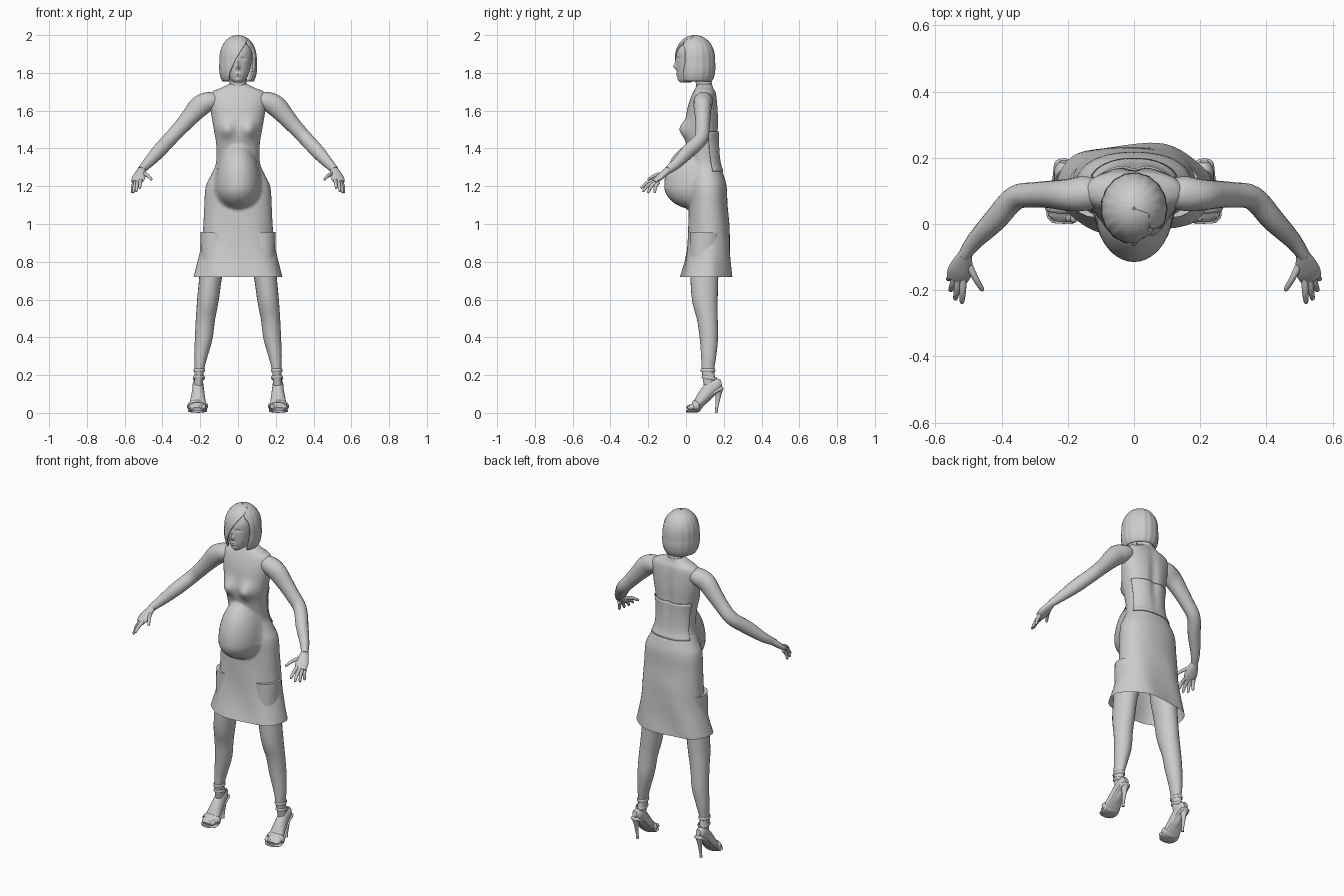
import bpy, bmesh, math
from mathutils import Vector

if "Cube" in bpy.data.objects:
    bpy.data.objects.remove(bpy.data.objects["Cube"])

grey = bpy.data.materials.new("plain grey")
grey.diffuse_color = (0.6, 0.6, 0.6, 1)
grey.use_nodes = True
grey.node_tree.nodes["Principled BSDF"].inputs["Base Color"].default_value = grey.diffuse_color


def hermite(keys, t):
    """Smoothly interpolate rows of keys by their first column."""
    t = max(keys[0][0], min(keys[-1][0], t))
    i = 0
    while i < len(keys) - 2 and t > keys[i + 1][0]:
        i += 1
    a, b = keys[i], keys[i + 1]
    p, n = keys[max(i - 1, 0)], keys[min(i + 2, len(keys) - 1)]
    h = b[0] - a[0]
    u = (t - a[0]) / h
    out = []
    for k in range(1, len(a)):
        ma = (b[k] - p[k]) / (b[0] - p[0]) * h
        mb = (n[k] - a[k]) / (n[0] - a[0]) * h
        out.append(a[k] * (2*u**3 - 3*u*u + 1) + ma * (u**3 - 2*u*u + u)
                   + b[k] * (3*u*u - 2*u**3) + mb * (u**3 - u*u))
    return out


def skin(name, rings, wrap=True, caps=(True, True), mirror=False, thick=0):
    """Join rings of points into one smooth surface."""
    bm = bmesh.new()
    vs = [[bm.verts.new(p) for p in r] for r in rings]
    n = len(vs[0])
    for a, b in zip(vs, vs[1:]):
        for j in range(n if wrap else n - 1):
            k = (j + 1) % n
            bm.faces.new((a[j], a[k], b[k], b[j]))
    if caps[0]:
        bm.faces.new(vs[0][::-1])
    if caps[1]:
        bm.faces.new(vs[-1])
    bmesh.ops.recalc_face_normals(bm, faces=bm.faces)
    me = bpy.data.meshes.new(name)
    bm.to_mesh(me)
    bm.free()
    me.materials.append(grey)
    ob = bpy.data.objects.new(name, me)
    bpy.context.collection.objects.link(ob)
    bpy.ops.object.select_all(action='DESELECT')
    ob.select_set(True)
    bpy.context.view_layer.objects.active = ob
    bpy.ops.object.shade_smooth_by_angle(angle=math.radians(50))
    if thick:
        m = ob.modifiers.new("thickness", 'SOLIDIFY')
        m.thickness, m.offset = thick, -1
    if mirror:
        ob.modifiers.new("mirror", 'MIRROR')
    return ob


def tube(name, pts, ref=(0, 0, 1), seg=16, sub=4, mirror=True):
    """Rounded limb through points (x, y, z, half width, half height)."""
    keys = [(i, *p) for i, p in enumerate(pts)]
    rows = [hermite(keys, i / sub) for i in range((len(pts) - 1) * sub + 1)]
    rings = []
    for i, r in enumerate(rows):
        t = Vector(rows[min(i + 1, len(rows) - 1)][:3]) - Vector(rows[max(i - 1, 0)][:3])
        t.normalize()
        u = t.cross(Vector(ref)).normalized()
        v = u.cross(t)
        rings.append([Vector(r[:3]) + u * r[3] * math.cos(a) + v * r[4] * math.sin(a)
                      for a in (math.tau * j / seg for j in range(seg))])
    return skin(name, rings, mirror=mirror)


def gauss(d, s):
    return math.exp(-(d / s) ** 2)


def spow(v, p):
    return math.copysign(abs(v) ** p, v)


# Torso and dress: height, half width, front, back
TORSO = [(.72, .235, -.03, .243), (.80, .215, -.01, .238), (.9, .192, .005, .235),
         (1.0, .183, .012, .23), (1.1, .178, .015, .22), (1.2, .17, .015, .215),
         (1.26, .142, .02, .20), (1.32, .117, .02, .18), (1.42, .115, 0, .172),
         (1.5, .128, -.008, .172), (1.57, .14, 0, .172), (1.63, .148, .012, .168),
         (1.68, .15, .03, .162), (1.705, .13, .042, .155), (1.72, .09, .05, .145),
         (1.74, .05, .06, .14)]


def torso_point(z, a, grow=0):
    hw, yf, yb = hermite(TORSO, z)
    x = (hw + grow) * spow(math.sin(a), .9)
    yc = (yf + yb) / 2
    y = yc - ((yb - yf) / 2 + grow) * spow(math.cos(a), .9)
    if math.cos(a) > 0:
        # bust
        y -= .036 * math.cos(a) ** .5 * gauss(abs(x) - .062, .04) * gauss(z - 1.5, .045)
        # pregnant belly, blended in as a half egg
        dz = (z - 1.2) / (.23 if z > 1.2 else .125)
        q = 1 - dz * dz - (x / .122) ** 2
        if q > 0:
            e = .06 - .175 * math.sqrt(q)
            k = .02
            h = max(k - abs(y - e), 0) / k
            y = min(y, e) - h * h * k / 4
    # soft skirt folds and the hollow of the spine
    f = max(0, min(1, (1.05 - z) / .3))
    y += .007 * f * math.sin(5 * a + 9 * z)
    if math.cos(a) < 0:
        y -= .012 * gauss(x, .025) * gauss(z - 1.52, .16)
    return Vector((x, y, z))


N = 72
zs = [.72 + 1.02 * i / 90 for i in range(91)]
skin("dress_and_torso", [[torso_point(z, math.tau * j / N) for j in range(N)] for z in zs],
     caps=(False, True))
skin("dress_back_panel",
     [[torso_point(1.28 + .21 * i / 16, math.pi * (.62 + .76 * j / 30), .007)
       for j in range(31)] for i in range(17)], wrap=False, caps=(False, False), thick=.006)

# Neck
tube("neck", [(0, .098, 1.68, .055, .05), (0, .095, 1.74, .045, .042), (0, .08, 1.83, .045, .045)],
     ref=(0, 1, 0), mirror=False)

# Head with modelled face
HEAD = [(1.748, .02, -.03, .02), (1.765, .04, -.04, .06), (1.80, .058, -.047, .09),
        (1.84, .068, -.05, .11), (1.88, .074, -.051, .12), (1.92, .075, -.045, .12),
        (1.96, .06, -.02, .1), (1.985, .03, .02, .07)]


def head_point(z, a):
    hw, yf, yb = hermite(HEAD, z)
    x = hw * math.sin(a)
    y = (yf + yb) / 2 - (yb - yf) / 2 * math.cos(a)
    if math.cos(a) > 0:
        y -= .016 * gauss(x, .010) * gauss(z - 1.832, .012)      # nose tip
        y -= .008 * gauss(x, .008) * gauss(z - 1.855, .022)      # nose bridge
        y += .008 * gauss(abs(x) - .029, .014) * gauss(z - 1.874, .009)  # eye sockets
        y -= .005 * gauss(abs(x) - .029, .010) * gauss(z - 1.871, .005)  # eyelids
        y -= .006 * gauss(x, .017) * (gauss(z - 1.797, .004) + gauss(z - 1.786, .005))  # lips
        y -= .005 * gauss(x, .016) * gauss(z - 1.763, .010)      # chin
    return (x, y, z)


skin("head", [[head_point(1.748 + .237 * i / 70, math.tau * j / 80) for j in range(80)]
              for i in range(71)])

# Bob hair, open over the face with a side-swept fringe: height, fringe edge, side edge
OPENING = [(1.755, -.05, .066), (1.80, -.045, .08), (1.86, -.018, .086), (1.92, .018, .078),
           (1.965, .045, .047), (2.0, .045, .046)]
BOB = [(1.755, .083), (1.78, .094), (1.82, .1), (1.86, .099)]
rings = []
for i in range(41):
    z = 1.755 + .2449 * math.sin(i / 40 * math.pi / 2)
    r = hermite(BOB, z)[0] if z < 1.86 else .099 * math.sqrt(1 - ((z - 1.86) / .14) ** 2.4)
    xl, xr = hermite(OPENING, z)
    a0 = math.asin(min(xr / r, .95))
    a1 = math.tau + math.asin(min(xl / r, .95))
    ring = []
    for j in range(81):
        a = a0 + (a1 - a0) * j / 80
        rr = r * (1 + .01 * math.sin(17 * a))
        ring.append((rr * math.sin(a), .047 - 1.08 * rr * math.cos(a), z))
    rings.append(ring)
skin("bob_hair", rings, wrap=False, caps=(False, False), thick=.009)

# Arms
tube("arm", [(.10, .095, 1.655, .04, .04), (.15, .092, 1.65, .052, .05),
             (.2, .088, 1.625, .048, .056), (.25, .089, 1.572, .042, .048),
             (.3, .088, 1.515, .038, .041), (.36, .078, 1.45, .037, .038),
             (.42, .012, 1.385, .035, .038), (.48, -.05, 1.32, .026, .028),
             (.513, -.095, 1.285, .019, .021)])
# Hands
tube("palm", [(.509, -.088, 1.29, .019, .018), (.517, -.115, 1.268, .03, .018),
              (.527, -.145, 1.243, .037, .016), (.535, -.168, 1.223, .032, .011)])
FINGERS = {"index": ((.515, -.165, 1.232), (.52, -.241, 1.19)),
           "middle": ((.53, -.165, 1.225), (.54, -.23, 1.172)),
           "ring": ((.541, -.158, 1.222), (.555, -.203, 1.165)),
           "little": ((.549, -.145, 1.222), (.562, -.168, 1.165)),
           "thumb": ((.503, -.115, 1.268), (.456, -.203, 1.235))}
for name, (a, b) in FINGERS.items():
    a, b = Vector(a), Vector(b)
    mid = a.lerp(b, .5) + Vector((0, -.004, .006))
    tube(name + "_finger", [(*a, .011, .011), (*mid, .0095, .0095),
                            (*a.lerp(b, .92), .007, .007), (*b, .002, .002)], seg=10, sub=3)

# Legs
tube("leg", [(.12, .105, .95, .08, .085), (.13, .1, .82, .068, .08), (.145, .097, .72, .06, .074),
             (.159, .1, .6, .057, .068), (.172, .113, .5, .051, .055), (.181, .121, .4, .047, .049),
             (.197, .12, .3, .035, .04), (.205, .116, .22, .024, .033), (.209, .13, .14, .024, .034)],
     ref=(0, 1, 0), seg=24)

# Feet in open-toed high heels
tube("foot", [(.216, .01, .02, .03, .01), (.215, .025, .026, .044, .016),
              (.214, .05, .038, .046, .022), (.212, .09, .08, .038, .035),
              (.211, .13, .125, .031, .04), (.212, .165, .15, .028, .034),
              (.212, .188, .157, .014, .018)], seg=24)
tube("shoe_sole", [(.216, .001, .009, .03, .006), (.215, .02, .009, .048, .008),
                   (.214, .06, .014, .05, .008), (.213, .1, .055, .04, .008),
                   (.212, .14, .1, .034, .01), (.212, .185, .128, .028, .012),
                   (.212, .195, .135, .012, .006)], seg=20)
tube("shoe_heel", [(.212, .172, .125, .024, .024), (.212, .17, .085, .013, .014),
                   (.212, .163, .03, .008, .008), (.212, .16, 0, .008, .008)], ref=(0, 1, 0))
for i in range(5):
    x, r = .182 + .0165 * i, .0125 - .0012 * i
    tube("toe", [(x, .035, .034, r, r), (x, .014 + .003 * i, .03, r, r),
                 (x, .004 + .003 * i, .024, .003, .003)], seg=10)


# Shoe straps
def strap(name, centre, rx, ry, tilt, r=.006):
    rings = []
    for i in range(33):
        a = math.tau * i / 32
        c, s = math.cos(a), math.sin(a)
        ring = []
        for b in (math.tau * j / 8 for j in range(8)):
            k = r * .6 * math.cos(b)
            p = Vector(((rx + k) * c, (ry + k) * s, r * 1.5 * math.sin(b)))
            ring.append(Vector((p.x, p.y * math.cos(tilt) - p.z * math.sin(tilt),
                                p.y * math.sin(tilt) + p.z * math.cos(tilt))) + Vector(centre))
        rings.append(ring)
    skin(name, rings, caps=(False, False), mirror=True)


strap("ankle_strap", (.205, .116, .225), .027, .036, 0)
strap("lower_ankle_strap", (.207, .124, .185), .028, .038, -.2)
strap("toe_strap", (.214, .055, .036), .05, .028, 1.9, .01)
